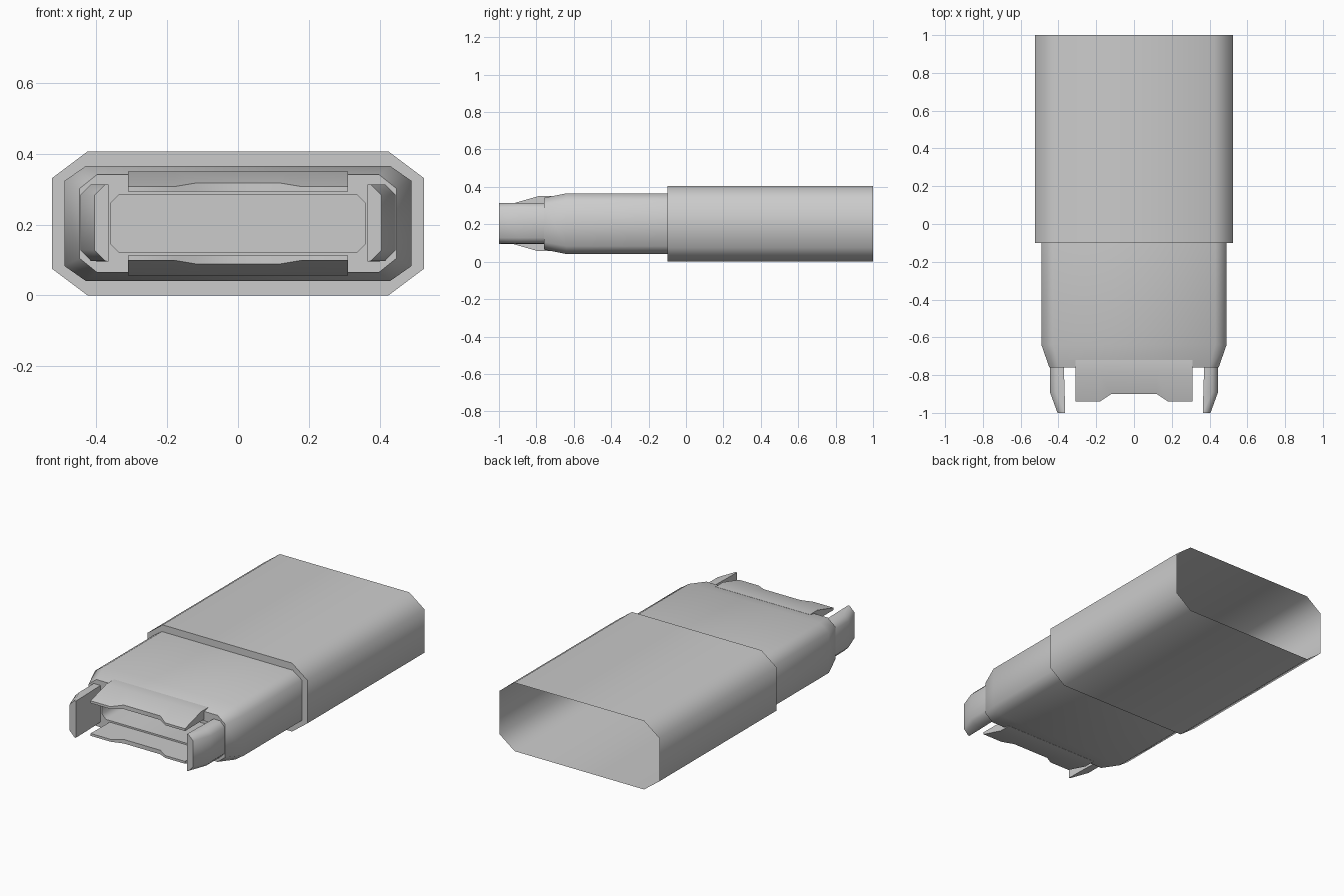
import bpy, bmesh

if "Cube" in bpy.data.objects:
    bpy.data.objects.remove(bpy.data.objects["Cube"])

CZ = 0.203  # mid height of the whole connector


def finish(name, bm):
    bmesh.ops.recalc_face_normals(bm, faces=bm.faces)
    mesh = bpy.data.meshes.new(name)
    bm.to_mesh(mesh)
    bm.free()
    ob = bpy.data.objects.new(name, mesh)
    bpy.context.collection.objects.link(ob)
    bpy.ops.object.select_all(action='DESELECT')
    ob.select_set(True)
    bpy.context.view_layer.objects.active = ob
    bpy.ops.object.shade_smooth_by_angle(angle=1.0)
    return ob


def octagon(y, hx, hz, cx, cz):
    """Chamfered rectangle in the XZ plane at depth y."""
    q = [(hx, hz - cz), (hx - cx, hz)]
    half = q + [(-x, z) for x, z in reversed(q)]
    pts = half + [(-x, -z) for x, z in half]
    return [(x, y, CZ + z) for x, z in pts]


def loft(name, rings, cap_start=False, cap_end=False):
    bm = bmesh.new()
    loops = [[bm.verts.new(p) for p in r] for r in rings]
    for a, b in zip(loops, loops[1:]):
        n = len(a)
        for i in range(n):
            bm.faces.new((a[i], a[(i + 1) % n], b[(i + 1) % n], b[i]))
    if cap_start:
        bm.faces.new(loops[0])
    if cap_end:
        bm.faces.new(loops[-1])
    return finish(name, bm)


# Rear sleeve (open at the back), stepped body and front socket in one skin
loft("connector_shell", [
    octagon(1.0, 0.525, 0.203, 0.10, 0.075),
    octagon(-0.10, 0.525, 0.203, 0.10, 0.075),
    octagon(-0.10, 0.49, 0.162, 0.06, 0.042),
    octagon(-0.64, 0.49, 0.162, 0.06, 0.042),
    octagon(-0.76, 0.448, 0.138, 0.05, 0.04),
    octagon(-0.76, 0.36, 0.082, 0.025, 0.025),
    octagon(-0.50, 0.36, 0.082, 0.025, 0.025),
], cap_end=True)

# Side prongs: chamfered on the outside, tapering to the tip
def prong_ring(y, inner, outer, s):
    prof = [(inner, -0.108), (outer - 0.03, -0.106), (outer, -0.075),
            (outer, 0.08), (outer - 0.03, 0.11), (inner, 0.11)]
    return [(s * x, y, CZ + z) for x, z in prof]


for side, s in (("left", -1), ("right", 1)):
    loft(side + "_prong", [
        prong_ring(-0.74, 0.372, 0.445, s),
        prong_ring(-0.89, 0.367, 0.445, s),
        prong_ring(-1.0, 0.365, 0.405, s),
    ], True, True)

# Upper and lower latch tabs: sloped plates with a notched front edge
for side, s in (("upper", 1), ("lower", -1)):
    rings = []
    for x, tip in ((-0.31, -0.94), (-0.18, -0.94), (-0.12, -0.90),
                   (0.12, -0.90), (0.18, -0.94), (0.31, -0.94)):
        tip_z = 0.104 if tip < -0.92 else 0.114
        prof = [(-0.72, 0.092), (-0.72, 0.147), (-0.79, 0.147),
                (tip, tip_z), (tip, 0.090)]
        rings.append([(x, y, CZ + s * z) for y, z in prof])
    loft(side + "_latch_tab", rings, True, True)

# Ground the model on z = 0
for ob in bpy.context.collection.objects:
    ob.location.z = 0.0
